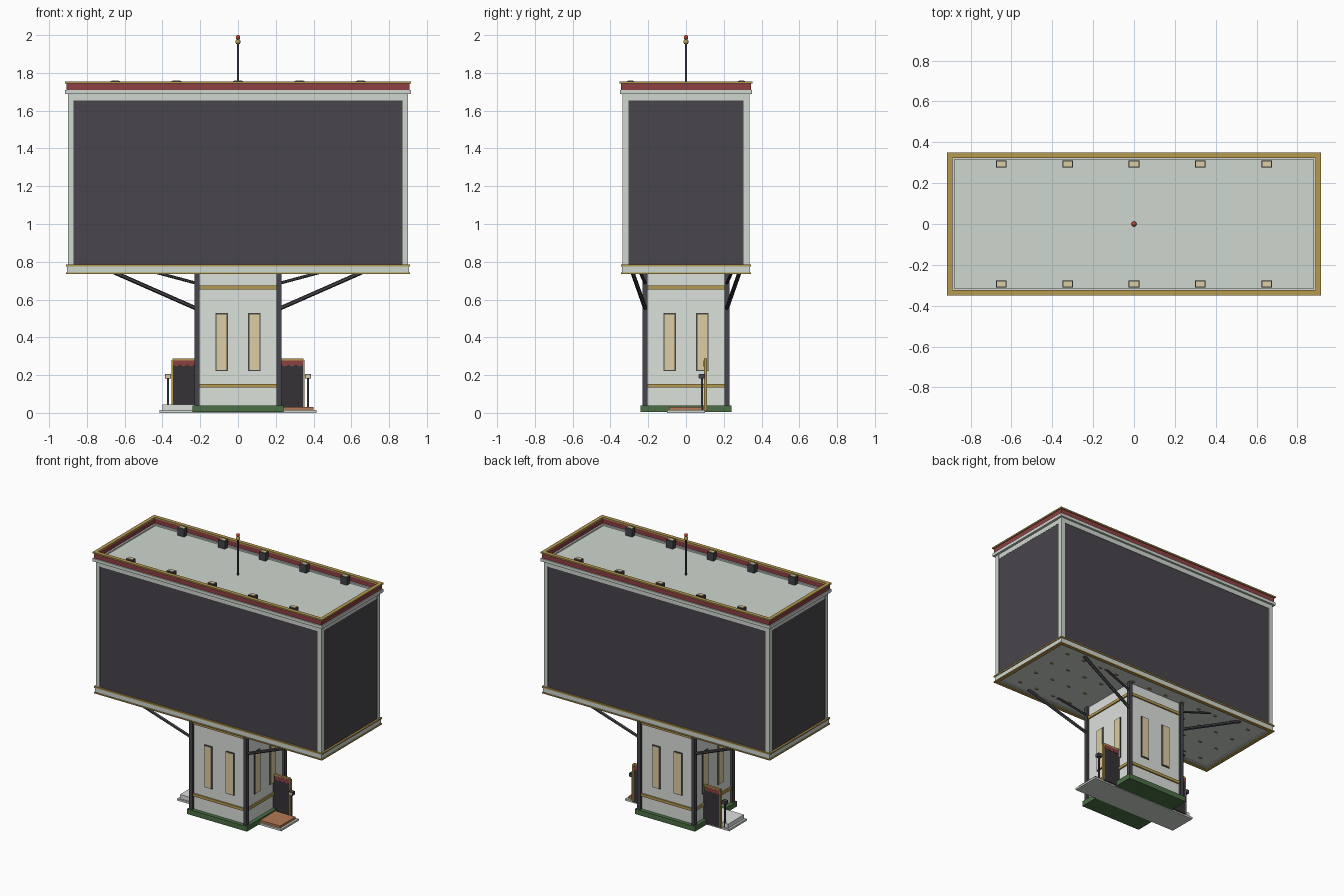
import bpy, bmesh, math
from mathutils import Vector

if "Cube" in bpy.data.objects:
    bpy.data.objects.remove(bpy.data.objects["Cube"])


def mat(name, r, g, b):
    m = bpy.data.materials.new(name)
    m.diffuse_color = (r, g, b, 1)
    m.use_nodes = True
    m.node_tree.nodes["Principled BSDF"].inputs["Base Color"].default_value = m.diffuse_color
    return m


PALE = mat("pale_panel", .62, .67, .62)
WALL = mat("wall_white", .72, .75, .71)
SCREEN = mat("screen_dark", .065, .058, .072)
STEEL = mat("dark_steel", .06, .06, .07)
DOOR = mat("door_dark", .035, .032, .035)
GOLD = mat("gold_trim", .46, .32, .08)
RED = mat("red_band", .27, .05, .055)
GREEN = mat("green_base", .07, .16, .06)
TAN = mat("lit_tan", .72, .61, .37)
ORANGE = mat("orange_mat", .45, .19, .09)
LAMP = mat("red_lamp", .6, .06, .03)


def finish(name, bm, m):
    bmesh.ops.recalc_face_normals(bm, faces=bm.faces)
    me = bpy.data.meshes.new(name)
    bm.to_mesh(me)
    bm.free()
    me.materials.append(m)
    o = bpy.data.objects.new(name, me)
    bpy.context.collection.objects.link(o)
    return o


def boxes(name, spans, m):
    """One object from (x0, x1, y0, y1, z0, z1) boxes."""
    bm = bmesh.new()
    for x0, x1, y0, y1, z0, z1 in spans:
        for v in bmesh.ops.create_cube(bm, size=1)['verts']:
            v.co = ((x0 + x1) / 2 + v.co.x * (x1 - x0),
                    (y0 + y1) / 2 + v.co.y * (y1 - y0),
                    (z0 + z1) / 2 + v.co.z * (z1 - z0))
    return finish(name, bm, m)


def block(name, hx, hy, z0, z1, m):
    return boxes(name, [(-hx, hx, -hy, hy, z0, z1)], m)


def ring(name, ox, oy, ix, iy, z0, z1, m):
    """Rectangular frame lying flat."""
    bm = bmesh.new()
    c = [(-1, -1), (1, -1), (1, 1), (-1, 1)]
    loops = [[bm.verts.new((sx * hx, sy * hy, z)) for sx, sy in c]
             for hx, hy, z in ((ox, oy, z0), (ox, oy, z1), (ix, iy, z1), (ix, iy, z0))]
    for k in range(4):
        a, b = loops[k], loops[(k + 1) % 4]
        for i in range(4):
            j = (i + 1) % 4
            bm.faces.new((a[i], a[j], b[j], b[i]))
    return finish(name, bm, m)


def rod(name, a, b, r, m, n=12):
    a, b = Vector(a), Vector(b)
    bm = bmesh.new()
    bmesh.ops.create_cone(bm, cap_ends=True, segments=n, radius1=r, radius2=r, depth=(b - a).length)
    o = finish(name, bm, m)
    o.location = (a + b) / 2
    o.rotation_euler = (b - a).to_track_quat('Z', 'Y').to_euler()
    if n > 6:
        for p in o.data.polygons:
            p.use_smooth = len(p.vertices) == 4
    return o


def ball(name, z, r, m):
    bm = bmesh.new()
    bmesh.ops.create_uvsphere(bm, u_segments=16, v_segments=10, radius=r)
    o = finish(name, bm, m)
    o.location.z = z
    for p in o.data.polygons:
        p.use_smooth = True


S = (-1, 1)


def around(name, spans, m):
    """Repeat front-facing boxes on all four sides of the tower."""
    for i in range(4):
        boxes(f"{name}_{i}", spans, m).rotation_euler.z = i * math.pi / 2


# Display box: core, screens and frame
block("box_core", .885, .32, .745, 1.70, PALE)
boxes("long_screens", [(-.87, .87, s * .326 - .006, s * .326 + .006, .78, 1.655) for s in S], SCREEN)
boxes("end_screens", [(s * .891 - .006, s * .891 + .006, -.305, .305, .78, 1.655) for s in S], SCREEN)
boxes("box_corner_posts", [(s * .885 - .015, s * .885 + .015, t * .32 - .016, t * .32 + .016, .775, 1.69)
                           for s in S for t in S], PALE)
ring("box_top_rail", .898, .335, .87, .305, 1.655, 1.69, PALE)

# Lower trim
ring("lower_band", .904, .339, .87, .305, .741, .777, PALE)
ring("lower_gold_upper_strip", .91, .344, .87, .305, .775, .785, GOLD)
ring("lower_gold_bottom_strip", .91, .344, .885, .32, .735, .743, GOLD)

# Cornice and parapet
ring("cornice_ledge", .915, .35, .88, .315, 1.688, 1.71, PALE)
ring("cornice_red_band", .908, .343, .892, .327, 1.708, 1.747, RED)
ring("cornice_gold_cap", .916, .351, .889, .324, 1.745, 1.755, GOLD)

# Roof lights
lx = [-.65, -.325, 0, .325, .65]
boxes("roof_light_bodies", [(x - .026, x + .026, s * .294 - .018, s * .294 + .018, 1.69, 1.756)
                            for x in lx for s in S], STEEL)
boxes("roof_light_lenses", [(x - .021, x + .021, s * .294 - .013, s * .294 + .013, 1.75, 1.76)
                            for x in lx for s in S], TAN)

# Mast
rod("mast", (0, 0, 1.69), (0, 0, 1.97), .006, STEEL)
ball("mast_gold_ball", 1.964, .014, GOLD)
ball("mast_red_lamp", 1.988, .012, LAMP)

# Underside studs
boxes("underside_studs", [(-.77 + .14 * i - .012, -.77 + .14 * i + .012, y - .005, y + .005, .74, .747)
                          for i in range(12) for y in (-.24, -.08, .08, .24)
                          if abs(-.77 + .14 * i) > .24 or abs(y) > .235], GOLD)

# Tower
block("tower_base", .24, .24, .004, .04, GREEN)
block("tower_walls", .213, .213, .03, .75, WALL)
boxes("tower_corner_posts", [(s * .217 - .013, s * .217 + .013, t * .217 - .013, t * .217 + .013, .03, .75)
                             for s in S for t in S], STEEL)
around("gold_bands", [(-.205, .205, -.222, -.2, z, z + .02) for z in (.134, .654)], GOLD)
around("window_frames", [(s * .087 - .033, s * .087 + .033, -.218, -.2, .222, .528) for s in S], STEEL)
around("window_panes", [(s * .087 - .027, s * .087 + .027, -.221, -.2, .228, .522) for s in S], TAN)

# Diagonal braces at each tower corner
for s in S:
    for t in S:
        rod("long_brace", (s * .215, t * .215, .55), (s * .665, t * .285, .748), .011, STEEL, 6)
        rod("short_brace", (s * .215, t * .215, .685), (s * .45, t * .245, .748), .008, STEEL, 6)

# Ground slab and side steps
block("ground_slab", .415, .10, 0, .014, PALE)
boxes("left_step", [(-.40, -.21, -.09, .09, .01, .044)], WALL)
boxes("right_mat", [(.21, .40, -.09, .085, .01, .03)], ORANGE)

# Side door panels with valance and light posts
for s, side in zip(S, ("left", "right")):
    def sp(x0, x1, *r):
        return (min(s * x0, s * x1), max(s * x0, s * x1), *r)
    boxes(side + "_door_panel", [sp(.21, .347, .097, .107, .01, .28)], DOOR)
    boxes(side + "_door_gold_frame", [sp(.344, .353, .094, .110, .01, .28),
                                      sp(.21, .348, .094, .110, .277, .288)], GOLD)
    bm = bmesh.new()
    pts = [(.23, .277), (.344, .277)]
    for i in range(13):
        pts.append((.344 - .0095 * i, .257 - .011 * abs(math.sin(math.pi * i / 4))))
    f = bm.faces.new([bm.verts.new((s * x, .093, z)) for x, z in pts])
    ext = bmesh.ops.extrude_face_region(bm, geom=[f])
    for v in ext['geom']:
        if isinstance(v, bmesh.types.BMVert):
            v.co.y += .018
    finish(side + "_door_red_valance", bm, RED)
    rod(side + "_light_post", (s * .37, .085, .01), (s * .37, .085, .19), .006, STEEL)
    boxes(side + "_light_head", [sp(.354, .386, .07, .1, .182, .206)], STEEL)
    boxes(side + "_light_face", [sp(.357, .383, .066, .08, .185, .203)], TAN)
